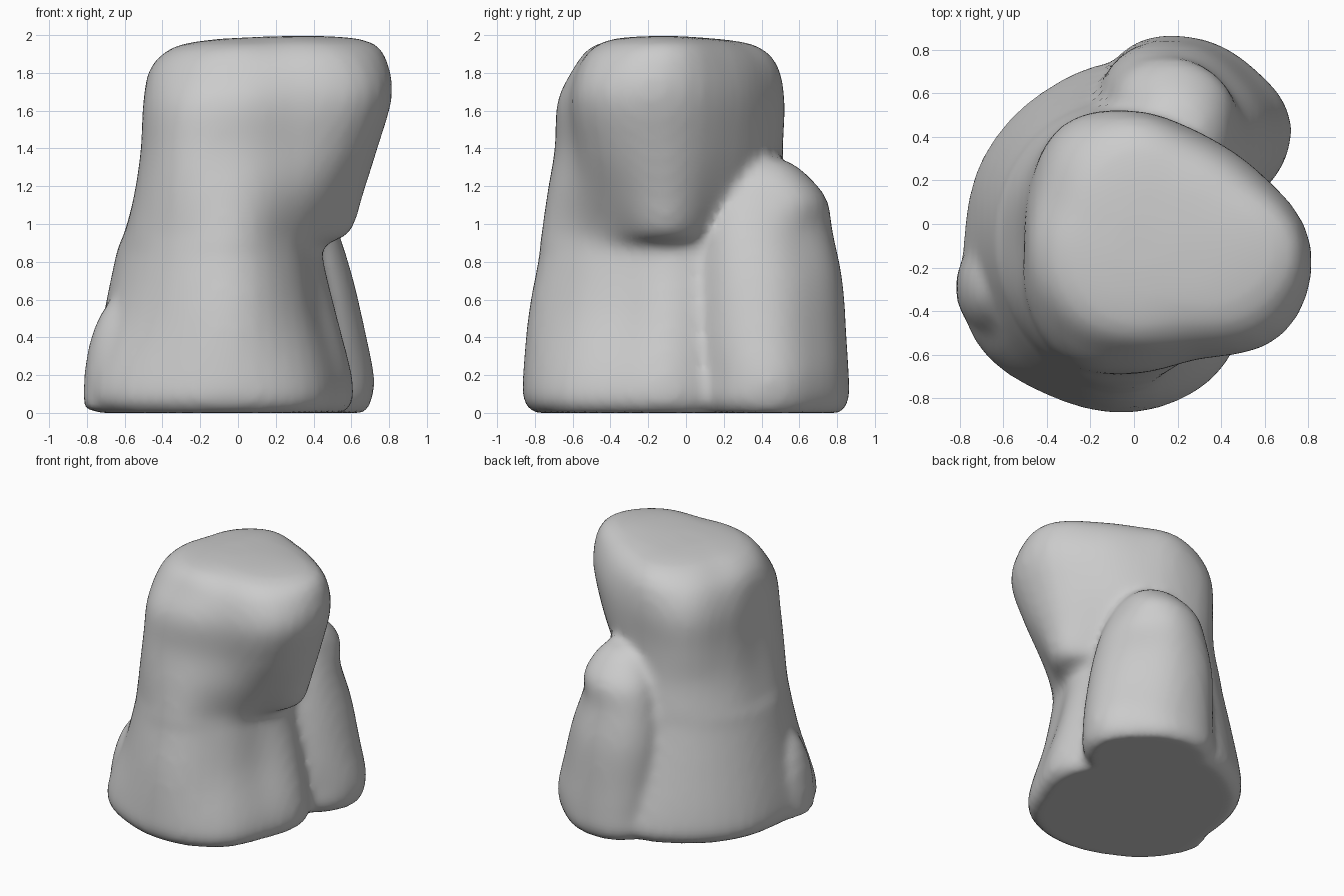
import bpy
import bmesh
from math import cos, sin, pi
from mathutils import Vector

SEGMENTS = 48
STEPS = 4

default_cube = bpy.data.objects.get("Cube")
if default_cube:
    bpy.data.objects.remove(default_cube, do_unlink=True)

# Stone colour
stone = bpy.data.materials.new("stone grey")
stone.use_nodes = True
grey = (0.6, 0.6, 0.6, 1)
stone.diffuse_color = grey
shader = stone.node_tree.nodes["Principled BSDF"]
shader.inputs["Base Color"].default_value = grey
shader.inputs["Roughness"].default_value = 0.8


def spline(values, t, closed):
    """Catmull-Rom interpolation of a list of numbers or vectors."""
    count = len(values)
    i = int(t)
    f = t - i

    def pick(k):
        return values[k % count] if closed else values[max(0, min(count - 1, k))]

    a, b, c, d = (pick(i + k) for k in (-1, 0, 1, 2))
    return b + (c - a) * f / 2 + (2 * a - 5 * b + 4 * c - d) * f * f / 2 \
        + (3 * b - a - 3 * c + d) * f ** 3 / 2


def loft(bm, rings):
    """Skin a smooth surface through a stack of rings and close both ends."""
    columns = list(zip(*rings))
    total = (len(rings) - 1) * STEPS + 1
    loops = [[bm.verts.new(spline(column, s / STEPS, False)) for column in columns]
             for s in range(total)]
    for low, high in zip(loops, loops[1:]):
        for i in range(SEGMENTS):
            j = (i + 1) % SEGMENTS
            bm.faces.new((low[i], low[j], high[j], high[i]))
    bm.faces.new(list(reversed(loops[0])))
    bm.faces.new(loops[-1])


def radial_ring(z, cx, cy, radii, scale=1):
    """Ring through radii spaced evenly around a centre, starting at +x."""
    ring = []
    for i in range(SEGMENTS):
        angle = 2 * pi * i / SEGMENTS
        r = scale * spline(radii, len(radii) * i / SEGMENTS, True)
        x, y = cx + r * cos(angle), cy + r * sin(angle)
        # Tops lean up slightly towards +x
        ring.append(Vector((x, y, z + 0.05 * x * (z / 2) ** 4)))
    return ring


# Main body: height, then radii from +x round through back, right and front
body_sections = [
    (0.07, [.61, .58, .68, .84, .82, .8, .78, .85, .79, .76, .71, .61]),
    (0.22, [.6, .57, .67, .82, .81, .79, .77, .83, .78, .76, .69, .59]),
    (0.53, [.52, .52, .62, .74, .75, .73, .71, .72, .73, .73, .6, .49]),
    (0.82, [.45, .47, .58, .67, .69, .67, .65, .65, .68, .675, .54, .44]),
    (0.89, [.47, .46, .57, .66, .68, .66, .63, .64, .67, .67, .53, .45]),
    (0.96, [.6, .48, .56, .65, .67, .64, .6, .63, .66, .66, .53, .5]),
    (1.17, [.67, .56, .56, .62, .64, .59, .545, .6, .65, .63, .57, .61]),
    (1.4, [.74, .63, .59, .61, .64, .56, .51, .57, .63, .59, .58, .72]),
    (1.65, [.81, .67, .6, .62, .64, .54, .5, .55, .6, .58, .6, .8]),
    (1.83, [.79, .63, .56, .59, .57, .48, .47, .49, .5, .49, .54, .74]),
    (1.93, [.71, .54, .47, .5, .45, .37, .38, .4, .41, .41, .44, .62]),
]

# Rear lobe: height, centre x, centre y, then radii in eight directions
lobe_sections = [
    (0.07, .29, .45, [.42, .36, .4, .48, .45, .44, .39, .42]),
    (0.2, .29, .45, [.43, .37, .4, .48, .45, .44, .4, .42]),
    (0.4, .27, .44, [.41, .36, .4, .47, .44, .43, .4, .42]),
    (0.7, .24, .43, [.37, .34, .39, .45, .41, .4, .38, .4]),
    (0.95, .22, .42, [.31, .29, .35, .4, .35, .37, .37, .36]),
    (1.12, .2, .43, [.27, .3, .32, .33, .28, .3, .33, .32]),
    (1.24, .2, .41, [.22, .24, .25, .25, .22, .24, .25, .24]),
    (1.32, .19, .4, [.15, .16, .16, .16, .15, .15, .14, .15]),
]

bm = bmesh.new()
base, crown = body_sections[0], body_sections[-1]
body_rings = [radial_ring(z, 0, -0.1, radii) for z, radii in body_sections]
loft(bm, [radial_ring(0, 0, -0.1, base[1], 0.93)] + body_rings
     + [radial_ring(1.97, 0, -0.1, crown[1], 0.7),
        radial_ring(1.985, 0, -0.1, crown[1], 0.25)])

foot_x, foot_y, foot_radii = lobe_sections[0][1:]
top_x, top_y, top_radii = lobe_sections[-1][1:]
loft(bm, [radial_ring(0, foot_x, foot_y, foot_radii, 0.9)]
     + [radial_ring(*section) for section in lobe_sections]
     + [radial_ring(1.35, top_x, top_y, top_radii, 0.4)])

# Low swelling at the foot of the right side, flat underneath
foot = bmesh.ops.create_uvsphere(bm, u_segments=24, v_segments=14, radius=1)
for v in foot["verts"]:
    v.co = Vector((v.co.x * .24 - .58, v.co.y * .26 - .29, max(v.co.z * .54 + .1, 0.01)))

mesh = bpy.data.meshes.new("boulder")
bm.to_mesh(mesh)
bm.free()
boulder = bpy.data.objects.new("boulder", mesh)
bpy.context.collection.objects.link(boulder)
mesh.materials.append(stone)

# Fuse the lobes into one softly blended stone
remesh = boulder.modifiers.new("fuse", "REMESH")
remesh.mode = "VOXEL"
remesh.voxel_size = 0.03
remesh.use_smooth_shade = True
soften = boulder.modifiers.new("soften", "SMOOTH")
soften.factor = 0.5
soften.iterations = 8

for polygon in mesh.polygons:
    polygon.use_smooth = True
